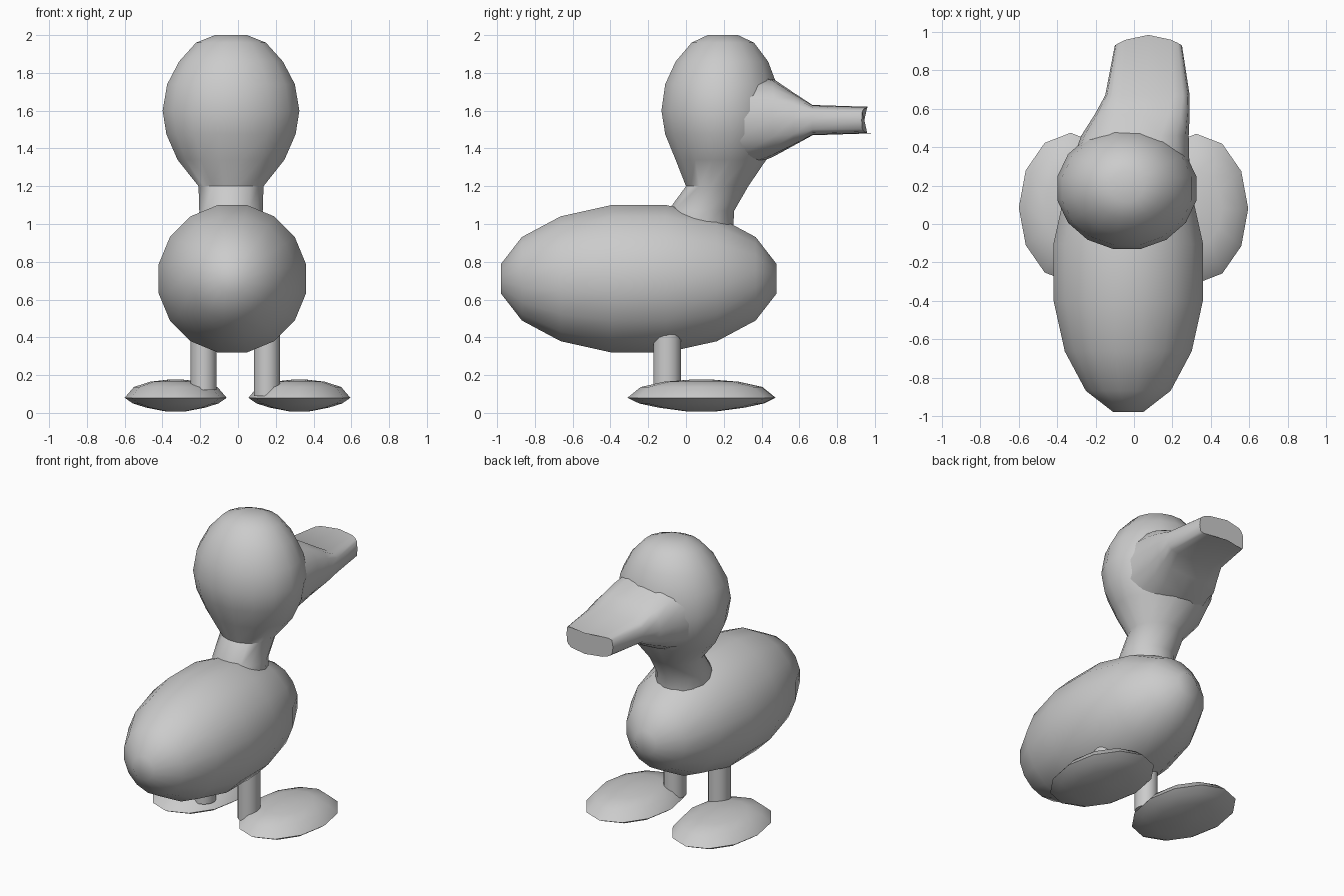
import bpy, bmesh, math
from mathutils import Vector

if "Cube" in bpy.data.objects:
    bpy.data.objects.remove(bpy.data.objects["Cube"])


def loft(name, rings):
    """Skin a list of point rings, cap both ends, shade smooth."""
    bm = bmesh.new()
    loops = [[bm.verts.new(p) for p in r] for r in rings]
    n = len(loops[0])
    for a, b in zip(loops, loops[1:]):
        for i in range(n):
            j = (i + 1) % n
            bm.faces.new((a[i], a[j], b[j], b[i]))
    bm.faces.new(loops[0])
    bm.faces.new(loops[-1])
    bmesh.ops.recalc_face_normals(bm, faces=bm.faces)
    mesh = bpy.data.meshes.new(name)
    bm.to_mesh(mesh)
    bm.free()
    ob = bpy.data.objects.new(name, mesh)
    bpy.context.collection.objects.link(ob)
    bpy.ops.object.select_all(action='DESELECT')
    ob.select_set(True)
    bpy.context.view_layer.objects.active = ob
    bpy.ops.object.shade_smooth_by_angle(angle=math.radians(50))
    return ob


def oval(n, rx, ry, phase=0.5, power=1.0):
    """Points of an ellipse; power below 1 squares it off."""
    pts = []
    for i in range(n):
        t = 2 * math.pi * (i + phase) / n
        c, s = math.cos(t), math.sin(t)
        pts.append((rx * math.copysign(abs(c) ** power, c),
                    ry * math.copysign(abs(s) ** power, s)))
    return pts


def flat_ring(x, y, z, rx, ry, n=16, phase=0.5):
    return [Vector((x + a, y + b, z)) for a, b in oval(n, rx, ry, phase)]


# Body: 16-sided ellipsoid lying along y
k = 1 / math.cos(math.pi / 16)
rings = []
for i in range(8):
    t = math.pi * (i + 0.5) / 8
    y = -0.25 - 0.73 * k * math.cos(t)
    r = 0.39 * k * math.sin(t) * k
    rings.append([Vector((-0.03 + a, y, 0.71 + b)) for a, b in oval(16, r, r)])
loft("body", rings)

# Head and neck: centre y, height, x radius, y radius
profile = [(0.07, 0.98, 0.17, 0.18), (0.08, 1.07, 0.168, 0.175),
           (0.165, 1.20, 0.172, 0.165), (0.185, 1.34, 0.283, 0.24),
           (0.185, 1.475, 0.342, 0.295), (0.185, 1.6, 0.362, 0.315),
           (0.185, 1.74, 0.338, 0.295), (0.19, 1.86, 0.275, 0.245),
           (0.195, 1.96, 0.185, 0.165), (0.195, 2.0, 0.085, 0.08)]
loft("head", [flat_ring(-0.037, y, z, rx * k, ry * k) for y, z, rx, ry in profile])

# Bill: y, x range, z range, forward bow of the middle, squareness
sections = [(0.25, -0.35, 0.29, 1.27, 1.84, 0, 0.9),
            (0.46, -0.275, 0.285, 1.355, 1.77, 0, 0.75),
            (0.57, -0.205, 0.29, 1.415, 1.695, 0, 0.6),
            (0.67, -0.15, 0.29, 1.47, 1.63, 0, 0.5),
            (0.93, -0.10, 0.25, 1.48, 1.62, 0.055, 0.4)]
rings = []
for y, x0, x1, z0, z1, bow, power in sections:
    cx, rx, cz, rz = (x0 + x1) / 2, (x1 - x0) / 2, (z0 + z1) / 2, (z1 - z0) / 2
    rings.append([Vector((cx + a, y + bow * (1 - (a / rx) ** 2), cz + b))
                  for a, b in oval(16, rx, rz, 0, power)])
loft("bill", rings)

# Legs and webbed feet
lens = [(0.008, 0.2), (0.028, 0.58), (0.05, 0.84), (0.08, 1.0),
        (0.137, 0.82), (0.165, 0.5), (0.176, 0.15)]
for side, leg_x, foot_x, foot_y, low in (("left", -0.182, -0.33, 0.085, 0.12),
                                         ("right", 0.153, 0.325, 0.08, 0.09)):
    loft(side + "_leg", [flat_ring(leg_x, -0.1, z, 0.07, 0.074) for z in (low, 0.46)])
    loft(side + "_foot", [flat_ring(foot_x, foot_y, z, 0.27 * s, 0.39 * s, 12, 0)
                          for z, s in lens])
